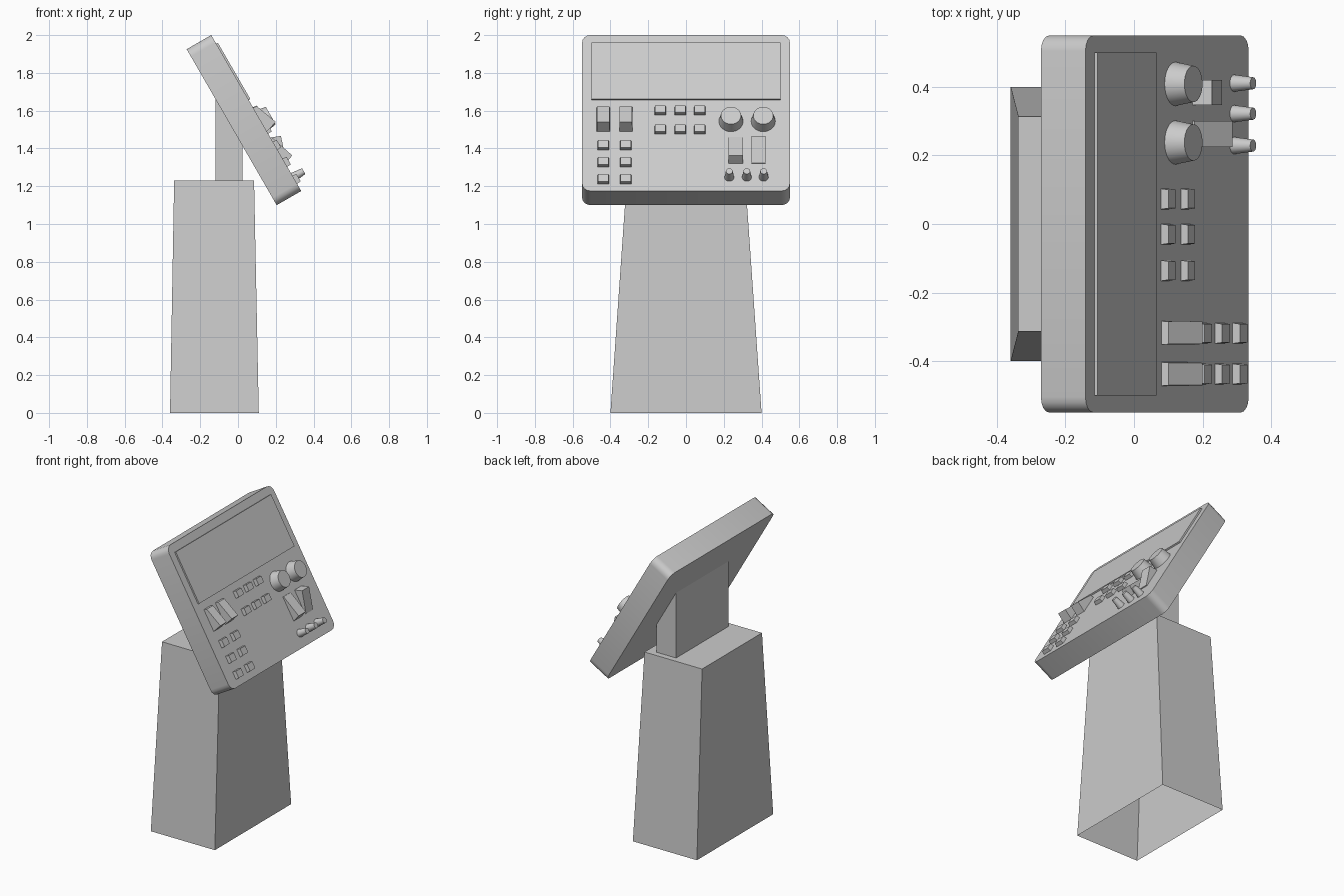
import bpy, bmesh, math
from mathutils import Matrix, Vector

if "Cube" in bpy.data.objects:
    bpy.data.objects.remove(bpy.data.objects["Cube"])

# Panel frame: local x = sideways, local y = up the sloping face, local z = out of the face
S, C = 0.5, math.sqrt(0.75)
PANEL = Matrix(((0, -S, C, 0.0965), (1, 0, 0, 0), (0, C, S, 1.5875), (0, 0, 0, 1)))


def finish(bm, name, matrix=None, smooth=False):
    bmesh.ops.recalc_face_normals(bm, faces=bm.faces)
    mesh = bpy.data.meshes.new(name)
    bm.to_mesh(mesh)
    bm.free()
    ob = bpy.data.objects.new(name, mesh)
    bpy.context.collection.objects.link(ob)
    if matrix:
        ob.matrix_world = matrix
    if smooth:
        bpy.ops.object.select_all(action='DESELECT')
        ob.select_set(True)
        bpy.context.view_layer.objects.active = ob
        bpy.ops.object.shade_smooth_by_angle(angle=math.radians(35))
    return ob


def at(x, y, z=0):
    return PANEL @ Matrix.Translation((x, y, z))


def block(name, x, y, w, h, t, taper=1.0):
    """Box on the panel face, narrowing towards the outside."""
    bm = bmesh.new()
    bmesh.ops.create_cube(bm, size=1)
    for v in bm.verts:
        k = taper if v.co.z > 0 else 1
        v.co = Vector((v.co.x * w * k, v.co.y * h * k, (v.co.z + 0.5) * t))
    return finish(bm, name, at(x, y))


def knob(name, x, y, r1, r2, depth, sides):
    bm = bmesh.new()
    bmesh.ops.create_cone(bm, cap_ends=True, segments=sides, radius1=r1, radius2=r2, depth=depth)
    return finish(bm, name, at(x, y, depth / 2), True)


def prism(name, profile, width, matrix, taper=1.0):
    """Profile of (a, b) points in local y/z, extruded along local x."""
    bm = bmesh.new()
    sides = []
    for s in (-0.5, 0.5):
        sides.append([bm.verts.new((s * width * (taper if b > 0.001 else 1), a, b)) for a, b in profile])
    n = len(profile)
    bm.faces.new(sides[0])
    bm.faces.new(sides[1])
    for i in range(n):
        j = (i + 1) % n
        bm.faces.new((sides[0][i], sides[0][j], sides[1][j], sides[1][i]))
    return finish(bm, name, matrix)


# Tapered pedestal, open underneath
bm = bmesh.new()
low = [bm.verts.new((x, y, 0)) for x, y in ((-.36, -.4), (.11, -.4), (.11, .4), (-.36, .4))]
top = [bm.verts.new((x, y, 1.23)) for x, y in ((-.338, -.314), (.085, -.314), (.085, .314), (-.338, .314))]
for i in range(4):
    j = (i + 1) % 4
    bm.faces.new((low[i], low[j], top[j], top[i]))
bm.faces.new(top)
finish(bm, "pedestal")

# Neck, its top sloped to sit just inside the panel
turn = Matrix(((0, 1, 0, 0), (1, 0, 0, 0), (0, 0, 1, 0), (0, 0, 0, 1)))
prism("neck", [(-.12, 1.23), (.025, 1.23), (.025, 1.43), (-.12, 1.68)], 0.55, turn)

# Panel slab with rounded corners
bm = bmesh.new()
bmesh.ops.create_cube(bm, size=1)
bmesh.ops.scale(bm, vec=(1.1, 0.953, 0.15), verts=bm.verts)
corners = [e for e in bm.edges if abs(e.verts[0].co.z - e.verts[1].co.z) > 0.1]
bmesh.ops.bevel(bm, geom=corners, offset=0.045, segments=4, profile=0.5, affect='EDGES')
finish(bm, "panel", at(0, 0, -0.075), True)

# Screen
block("screen", 0, 0.252, 1.0, 0.344, 0.01)

# Push buttons: centre group and left group
for x in (-0.136, -0.030, 0.073):
    for y in (0.012, -0.104):
        block("centre_button", x, y, 0.06, 0.046, 0.023, 0.9)
for x in (-0.438, -0.319):
    for y in (-0.2, -0.304, -0.408):
        block("left_button", x, y, 0.06, 0.05, 0.023, 0.9)

# Large wedge switches on the left
for x in (-0.438, -0.318):
    prism("wedge_switch", [(.033, 0), (.029, .021), (-.093, .066), (-.1126, 0)], 0.069, at(x, 0), 0.95)

# Rocker switches on the right, flipped opposite ways
rocker = [(.08, 0), (.08, .006), (-.06, .053), (-.08, 0)]
prism("rocker_down", rocker, 0.075, at(0.263, -0.23))
prism("rocker_up", [(-a, b) for a, b in rocker], 0.073, at(0.384, -0.23))

# Dials and small toggle knobs
for x in (0.238, 0.409):
    knob("dial", x, -0.05, 0.064, 0.053, 0.06, 32)
for x in (0.229, 0.322, 0.411):
    knob("toggle_knob", x, -0.392, 0.025, 0.0175, 0.064, 24)
